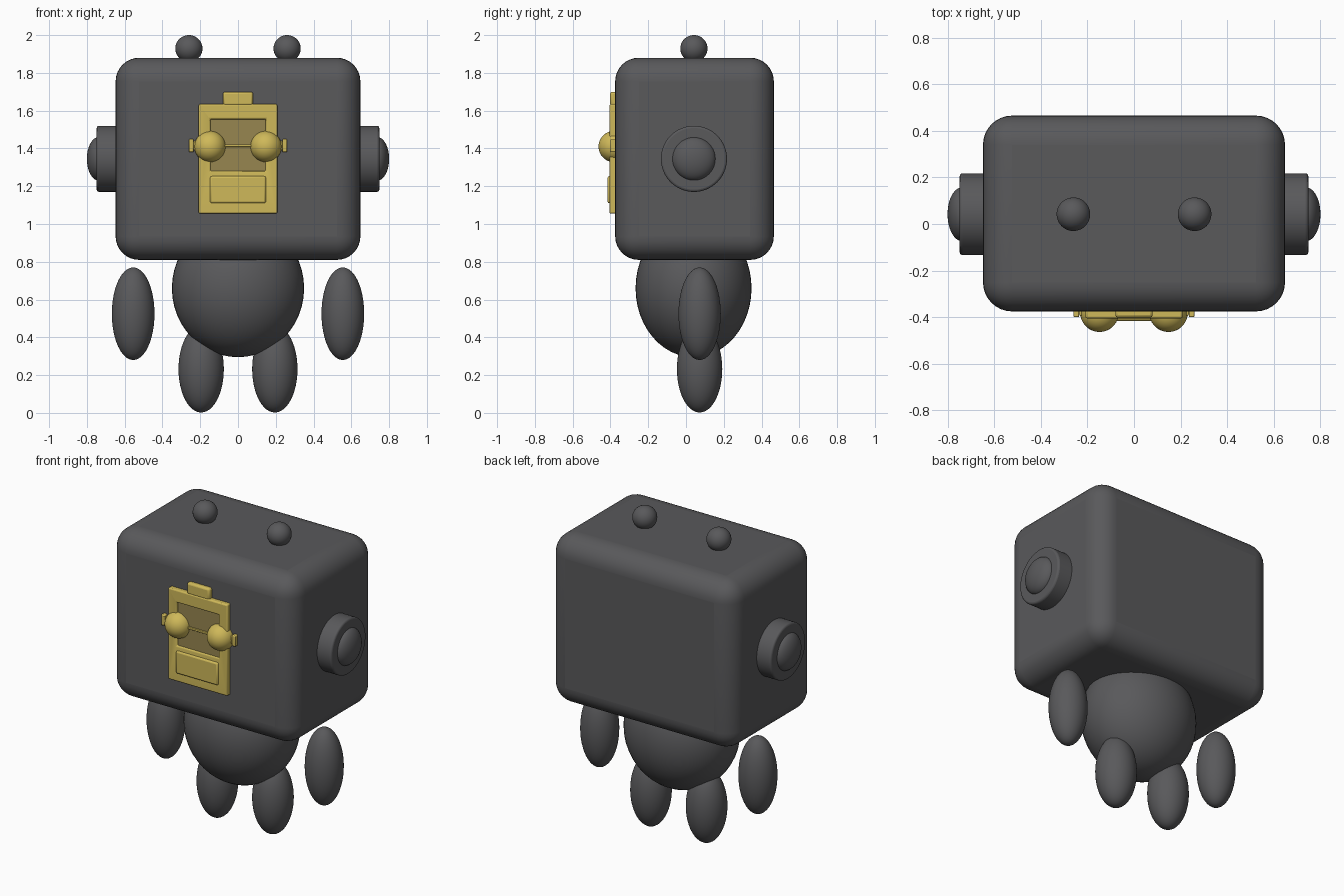
import bpy
import math

if "Cube" in bpy.data.objects:
    bpy.data.objects.remove(bpy.data.objects["Cube"])


def material(name, rgb):
    m = bpy.data.materials.new(name)
    m.diffuse_color = (*rgb, 1)
    m.use_nodes = True
    m.node_tree.nodes["Principled BSDF"].inputs["Base Color"].default_value = m.diffuse_color
    return m


GREY = material("charcoal grey", (0.10, 0.10, 0.105))
GOLD = material("gold", (0.62, 0.48, 0.10))
DARK = material("dark gold", (0.31, 0.24, 0.08))


def finish(name, mat):
    ob = bpy.context.object
    ob.name = name
    ob.data.materials.append(mat)
    bpy.ops.object.transform_apply(location=False, rotation=True, scale=True)
    bpy.ops.object.shade_smooth_by_angle(angle=math.radians(40))
    return ob


def ball(name, loc, radii, mat=GREY):
    bpy.ops.mesh.primitive_uv_sphere_add(segments=48, ring_count=24, radius=1, location=loc)
    bpy.context.object.scale = radii
    return finish(name, mat)


def bevel(ob, width, segments):
    b = ob.modifiers.new("rounded edges", 'BEVEL')
    b.width, b.segments = width, segments
    b.limit_method = 'ANGLE'


def box(name, lo, hi, mat, width=0.0, segments=2):
    bpy.ops.mesh.primitive_cube_add(size=1, location=[(a + b) / 2 for a, b in zip(lo, hi)])
    bpy.context.object.scale = [b - a for a, b in zip(lo, hi)]
    ob = finish(name, mat)
    if width:
        bevel(ob, width, segments)
        for p in ob.data.polygons:
            p.use_smooth = True
    return ob


# Head and body
box("head", (-0.648, -0.375, 0.81), (0.648, 0.465, 1.88), GREY, 0.125, 8)
ball("body", (0, 0.04, 0.66), (0.35, 0.307, 0.365))

# Paired parts
for s, side in ((-1, "left"), (1, "right")):
    ball(side + "_arm", (s * 0.555, 0.072, 0.525), (0.113, 0.112, 0.245))
    ball(side + "_leg", (s * 0.195, 0.072, 0.232), (0.12, 0.12, 0.23))
    ball(side + "_top_knob", (s * 0.26, 0.042, 1.929), (0.072, 0.072, 0.071))
    # Ear disc with a domed cap
    bpy.ops.mesh.primitive_cylinder_add(vertices=64, radius=0.175, depth=0.145,
                                        location=(s * 0.6755, 0.042, 1.345),
                                        rotation=(0, math.pi / 2, 0))
    bevel(finish(side + "_ear_disc", GREY), 0.012, 3)
    ball(side + "_ear_cap", (s * 0.738, 0.042, 1.345), (0.062, 0.115, 0.115))
    # Lens balls and hinge lugs on the face plate
    ball(side + "_lens", (s * 0.148, -0.38, 1.41), (0.083, 0.083, 0.083), GOLD)
    xs = sorted((s * 0.19, s * 0.235))
    box(side + "_lug", (xs[0], -0.395, 1.39), (xs[1], -0.36, 1.44), GOLD, 0.006)
    xs = sorted((s * 0.235, s * 0.26))
    box(side + "_lug_end", (xs[0], -0.4, 1.38), (xs[1], -0.36, 1.45), GOLD, 0.006)

# Face plate with a recessed window
plate = box("face_plate", (-0.208, -0.405, 1.055), (0.208, -0.36, 1.635), GOLD)
cutter = box("window_cutter", (-0.148, -0.45, 1.28), (0.148, -0.39, 1.555), GOLD)
cutter.hide_render = True
cutter.hide_viewport = True
cut = plate.modifiers.new("window", 'BOOLEAN')
cut.operation, cut.object, cut.solver = 'DIFFERENCE', cutter, 'EXACT'
bevel(plate, 0.01, 2)
box("window_pane", (-0.148, -0.394, 1.28), (0.148, -0.386, 1.555), DARK)
box("window_bar", (-0.148, -0.404, 1.408), (0.148, -0.388, 1.422), GOLD, 0.003)

# Raised lower panel and top tab
box("lower_panel", (-0.148, -0.416, 1.11), (0.148, -0.39, 1.253), GOLD, 0.01)
box("top_tab", (-0.08, -0.402, 1.625), (0.08, -0.36, 1.70), GOLD, 0.012)
